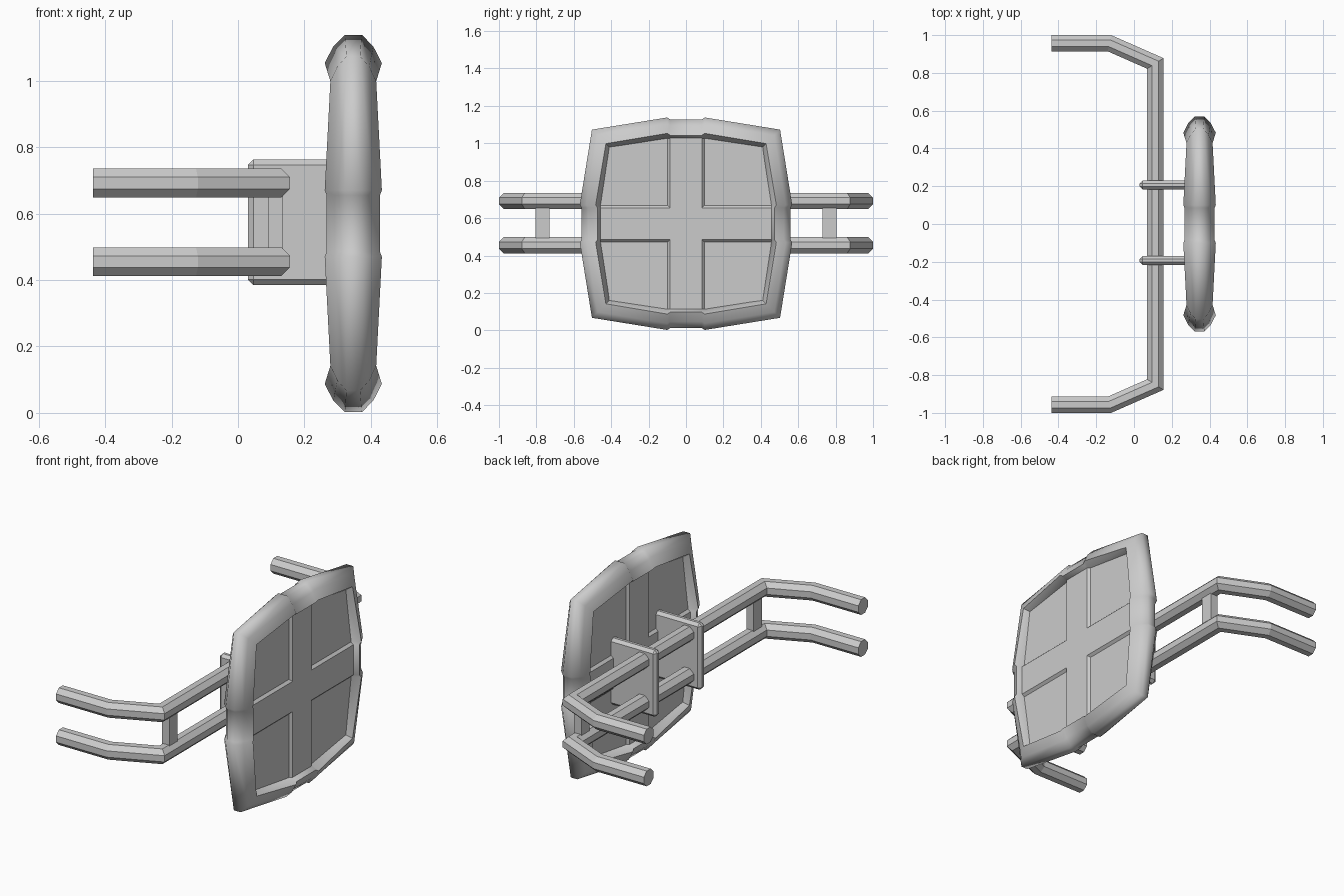
import bpy, bmesh, math
from mathutils import Vector

if "Cube" in bpy.data.objects:
    bpy.data.objects.remove(bpy.data.objects["Cube"])

CX, CZ = 0.347, 0.57      # centre of the shield panel in x and z


def make(name, verts, faces, bevel=0, smooth=None):
    bm = bmesh.new()
    vs = [bm.verts.new(v) for v in verts]
    for f in faces:
        bm.faces.new([vs[i] for i in f])
    bmesh.ops.recalc_face_normals(bm, faces=bm.faces)
    if bevel:
        bmesh.ops.bevel(bm, geom=bm.edges[:], offset=bevel, segments=1,
                        affect='EDGES', clamp_overlap=True)
    me = bpy.data.meshes.new(name)
    bm.to_mesh(me)
    bm.free()
    ob = bpy.data.objects.new(name, me)
    bpy.context.collection.objects.link(ob)
    if smooth:
        bpy.context.view_layer.objects.active = ob
        ob.select_set(True)
        bpy.ops.object.shade_smooth_by_angle(angle=math.radians(smooth))
        ob.select_set(False)
    return ob


def loft(rings, closed):
    # quads between consecutive rings, with end caps if the path is open
    n, m = len(rings[0]), len(rings)
    faces = [(i * n + j, i * n + (j + 1) % n,
              (i + 1) % m * n + (j + 1) % n, (i + 1) % m * n + j)
             for i in range(m if closed else m - 1) for j in range(n)]
    if not closed:
        faces += [tuple(range(n)), tuple(range((m - 1) * n, m * n))]
    return [v for r in rings for v in r], faces


def slab(name, *layers):
    # plate in the y-z plane from (x offset, outline) layers
    rings = [[(CX + x, y, CZ + z) for y, z in pts] for x, pts in layers]
    return make(name, *loft(rings, False))


def box(name, x0, x1, y0, y1, z0, z1, bevel=0):
    rings = [[(x0, y, z0), (x1, y, z0), (x1, y, z1), (x0, y, z1)] for y in (y0, y1)]
    return make(name, *loft(rings, False), bevel=bevel)


# padded frame: stations are (y, z, inward y, inward z, half width)
quarter = [(0.558, 0.085, 1, 0, 0.080), (0.568, 0.10, 1, 0, 0.086),
           (0.503, 0.503, 0.88, 0.88, 0.069),
           (0.10, 0.568, 0, 1, 0.086), (0.085, 0.558, 0, 1, 0.080)]
stations = []
for k, (sy, sz) in enumerate([(1, 1), (-1, 1), (-1, -1), (1, -1)]):
    part = quarter if k % 2 == 0 else quarter[::-1]
    stations += [(sy * y, sz * z, -sy * a, -sz * b, w) for y, z, a, b, w in part]
half_section = [(0.3, 0.0), (0.7, 0.035), (1.0, 0.085), (0.45, 0.112)]
section = half_section + [(-x, d) for x, d in half_section[::-1]]
rings = [[(CX + x * w, y + a * d, CZ + z + b * d) for x, d in section]
         for y, z, a, b, w in stations]
make("padded_frame", *loft(rings, True), smooth=50)

# panel filling the frame, with a raised cross on both faces
core = [(y + a * 0.09, z + b * 0.09) for y, z, a, b, w in stations]
slab("panel_core", (-0.04, core), (0.04, core))


def cross(w, reach=0.462):
    arm = [(reach, -w), (reach, w), (w, w)]
    return [p for k in range(4) for p in
            [tuple(round(c) and 0 or c for c in q) for q in
             [[(y, z), (-z, y), (-y, -z), (z, -y)][k] for y, z in arm]]]


slab("raised_cross", (-0.054, cross(0.085)), (-0.038, cross(0.1)),
     (0.038, cross(0.1)), (0.054, cross(0.085)))

# two octagonal rails bent around the back, mitred at each bend
path = [Vector(p) for p in [(-0.437, -0.957), (-0.13, -0.957), (0.113, -0.85),
                            (0.113, 0.85), (-0.13, 0.957), (-0.437, 0.957)]]
R = 0.043 / math.cos(math.pi / 8)
for z in (0.692, 0.455):
    rings = []
    for i, p in enumerate(path):
        d0 = (p - path[i - 1]).normalized() if i else (path[1] - p).normalized()
        d1 = (path[i + 1] - p).normalized() if i < len(path) - 1 else d0
        t = (d0 + d1).normalized()
        side = Vector((t.y, -t.x)) / t.dot(d0)
        ring = []
        for k in range(8):
            a = math.pi / 8 + k * math.pi / 4
            q = p + side * R * math.cos(a)
            ring.append((q.x, q.y, z + R * math.sin(a)))
        rings.append(ring)
    make("rail", *loft(rings, False))

# rail spacers and bracket plates, both sides
for s in (-1, 1):
    box("rail_spacer", 0.09, 0.135, s * 0.768 - 0.037, s * 0.768 + 0.037, 0.47, 0.68)
    y = 0.006 + s * 0.2
    box("bracket_plate", 0.03, 0.335, y - 0.024, y + 0.024, 0.385, 0.762, bevel=0.016)
